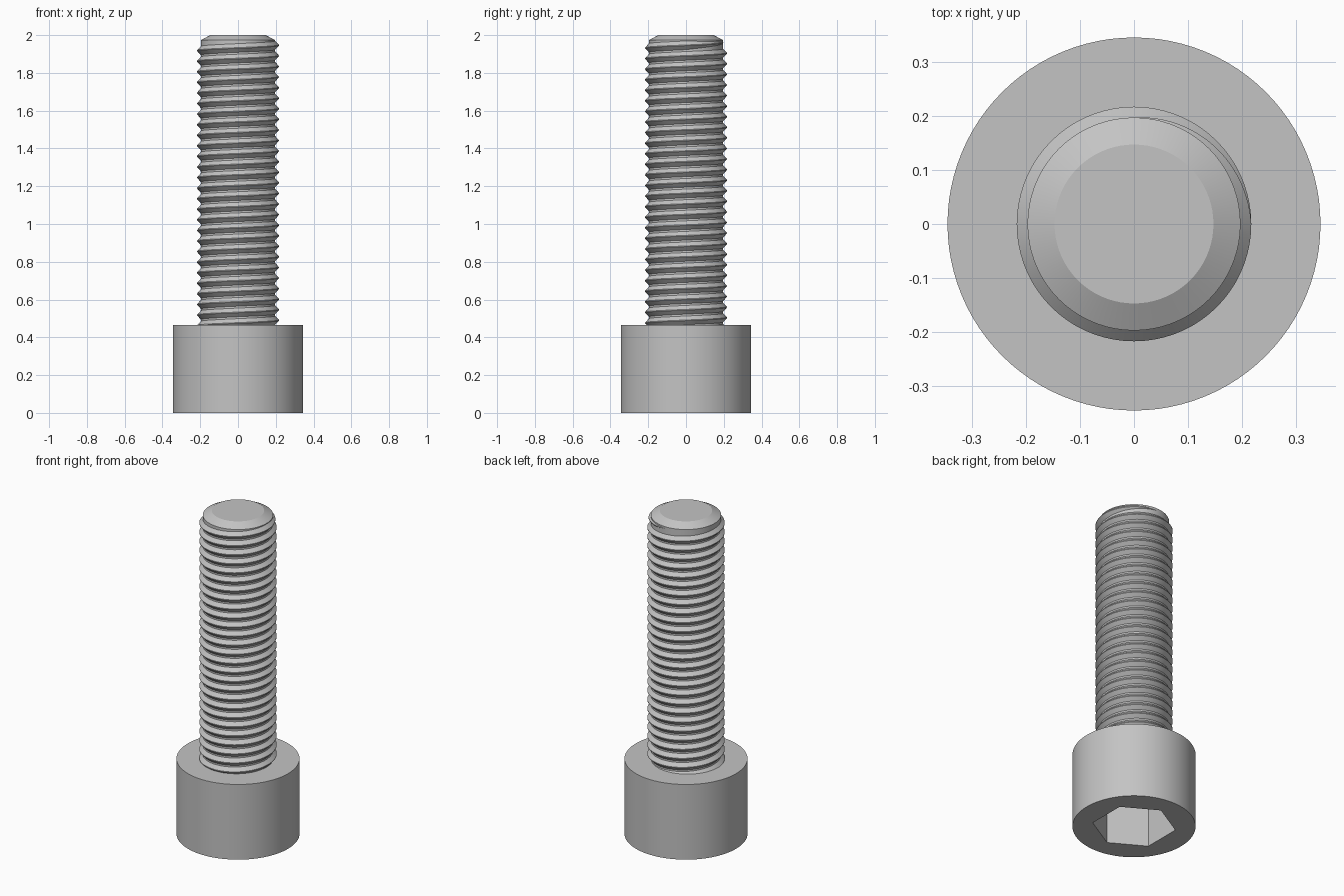
import bpy, bmesh
from math import sin, cos, pi, radians

if "Cube" in bpy.data.objects:
    bpy.data.objects.remove(bpy.data.objects["Cube"], do_unlink=True)

HEAD_R, HEAD_H = 0.345, 0.465
CORE_R, CREST_R = 0.197, 0.217
PITCH, STEPS = 0.056, 72

steel = bpy.data.materials.new("grey steel")
steel.use_nodes = True
steel.diffuse_color = (0.55, 0.55, 0.55, 1)
steel.node_tree.nodes["Principled BSDF"].inputs["Base Color"].default_value = (0.55, 0.55, 0.55, 1)


def finish(obj):
    obj.data.materials.clear()
    obj.data.materials.append(steel)
    bpy.ops.object.select_all(action="DESELECT")
    obj.select_set(True)
    bpy.context.view_layer.objects.active = obj
    bpy.ops.object.shade_smooth_by_angle(angle=radians(25))


def mesh_object(name, bm):
    bmesh.ops.recalc_face_normals(bm, faces=bm.faces)
    mesh = bpy.data.meshes.new(name)
    bm.to_mesh(mesh)
    bm.free()
    obj = bpy.data.objects.new(name, mesh)
    bpy.context.collection.objects.link(obj)
    finish(obj)
    return obj


def cylinder(name, sides, radius, bottom, top):
    bpy.ops.mesh.primitive_cylinder_add(vertices=sides, radius=radius, depth=top - bottom,
                                        location=(0, 0, (top + bottom) / 2))
    obj = bpy.context.object
    obj.name = name
    return obj


# Cylindrical head with a hexagonal socket underneath
head = cylinder("head", 96, HEAD_R, 0, HEAD_H)
cutter = cylinder("socket_cutter", 6, 0.235, -0.1, 0.28)
cutter.hide_render = True
cut = head.modifiers.new("socket", "BOOLEAN")
cut.operation = "DIFFERENCE"
cut.solver = "EXACT"
cut.object = cutter
bpy.context.view_layer.objects.active = head
bpy.ops.object.modifier_apply(modifier=cut.name)
bpy.data.objects.remove(cutter, do_unlink=True)
finish(head)

# Shank core with a chamfered tip
bm = bmesh.new()
rings = []
for r, z in [(CORE_R, HEAD_H - 0.06), (CORE_R, 1.973), (0.147, 2.0)]:
    rings.append([bm.verts.new((r * cos(2 * pi * i / STEPS), r * sin(2 * pi * i / STEPS), z))
                  for i in range(STEPS)])
for low, high in zip(rings, rings[1:]):
    for i in range(STEPS):
        j = (i + 1) % STEPS
        bm.faces.new((low[i], low[j], high[j], high[i]))
bm.faces.new(rings[0][::-1])
bm.faces.new(rings[-1])
mesh_object("shank_core", bm)

# Right-hand helical thread, fading out at the tip
bm = bmesh.new()
z_end, half = 1.96, 0.024
count = int((z_end - HEAD_H + 0.03) / PITCH * STEPS)
previous = None
for k in range(count + 1):
    a = pi / 2 - 2 * pi * k / STEPS
    z = z_end - PITCH * k / STEPS
    grow = min(1, k / (STEPS * 0.25))
    crest = CORE_R + (CREST_R - CORE_R) * grow
    width = half * (0.1 + 0.9 * grow)
    section = [bm.verts.new((r * cos(a), r * sin(a), z + dz))
               for r, dz in ((CORE_R - 0.001, width), (crest, 0.002),
                             (crest, -0.002), (CORE_R - 0.001, -width))]
    if previous:
        for i in range(4):
            j = (i + 1) % 4
            bm.faces.new((previous[i], previous[j], section[j], section[i]))
    else:
        bm.faces.new(section)
    previous = section
bm.faces.new(previous[::-1])
mesh_object("screw_thread", bm)
